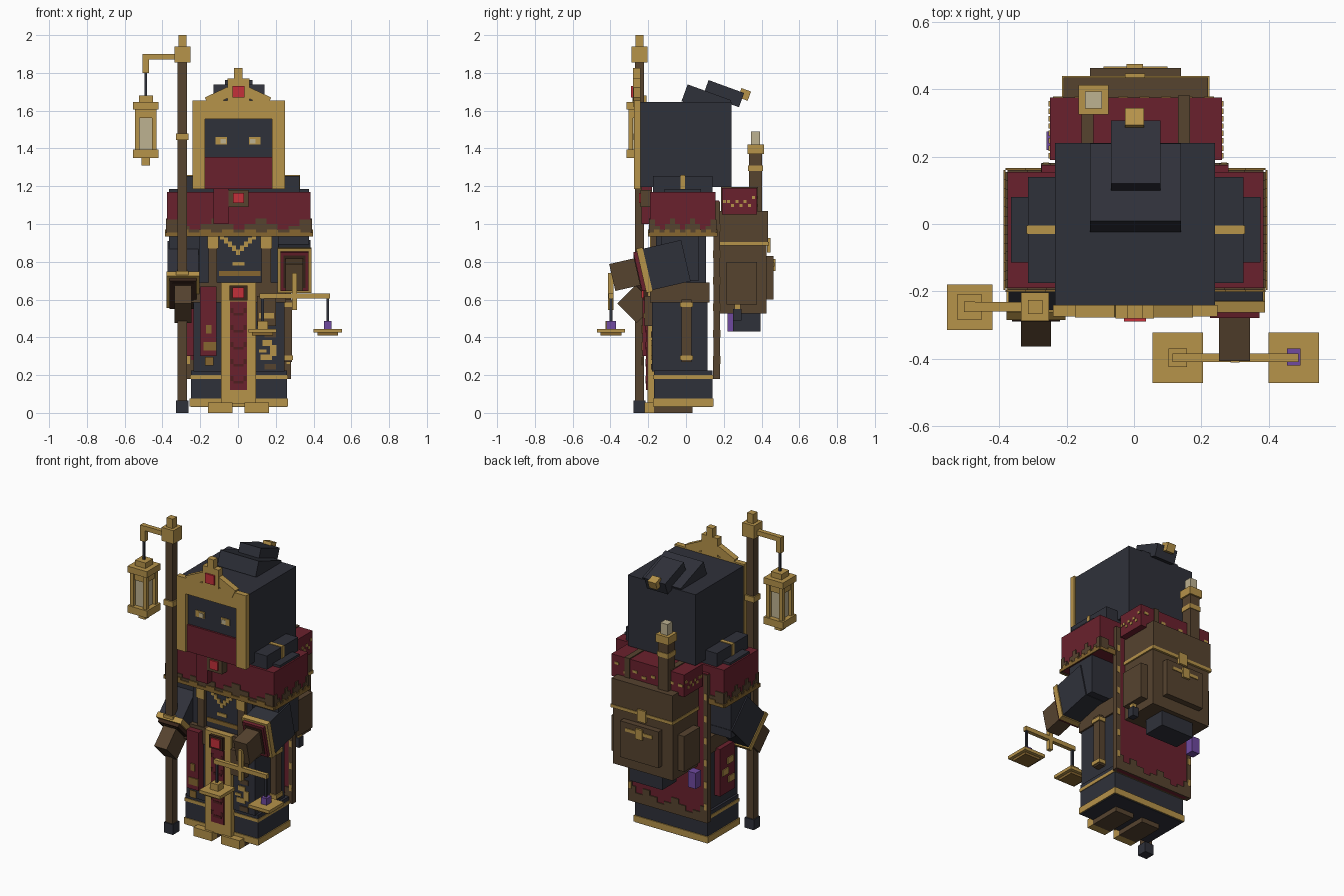
import bpy, math
from mathutils import Matrix, Vector


def lin(c):
    c /= 255
    return c / 12.92 if c <= 0.04045 else ((c + 0.055) / 1.055) ** 2.4


MATS = {}
for key, name, rgb in [("C", "charcoal cloth", (47, 49, 58)), ("M", "maroon cloth", (106, 33, 45)),
                       ("G", "gold", (182, 147, 74)), ("B", "brown leather", (86, 67, 47)),
                       ("D", "dark brown", (58, 38, 28)), ("R", "red gem", (196, 48, 58)),
                       ("P", "pale wax", (190, 178, 145)), ("V", "violet crystal", (112, 74, 160)),
                       ("O", "old gold", (134, 102, 48)), ("K", "dark maroon", (80, 30, 32))]:
    m = bpy.data.materials.new(name)
    m.diffuse_color = [lin(c) for c in rgb] + [1]
    MATS[key] = m

FACES = [(0, 2, 3, 1), (4, 5, 7, 6), (0, 1, 5, 4), (2, 6, 7, 3), (0, 4, 6, 2), (1, 3, 7, 5)]


def box(name, mat, x0, x1, y0, y1, z0, z1, rx=0, ry=0, pivot=None):
    """Axis box, optionally turned about its centre or a pivot."""
    c = Vector(pivot) if pivot else Vector(((x0 + x1) / 2, (y0 + y1) / 2, (z0 + z1) / 2))
    rot = Matrix.Rotation(math.radians(rx), 3, 'X') @ Matrix.Rotation(math.radians(ry), 3, 'Y')
    vs = [rot @ (Vector((x, y, z)) - c) + c for x in (x0, x1) for y in (y0, y1) for z in (z0, z1)]
    me = bpy.data.meshes.new(name)
    me.from_pydata(vs, [], FACES)
    me.materials.append(MATS[mat])
    ob = bpy.data.objects.new(name, me)
    bpy.context.collection.objects.link(ob)
    return ob


def front(name, mat, x0, x1, z0, z1, y, t=0.006):
    """Thin plate on a surface facing the front."""
    return box(name, mat, x0, x1, y - t, y, z0, z1)


def scallops(name, mat, x0, x1, y0, y1, z, heights, sides="fblr"):
    """Stepped trim plates around the foot of a box."""
    n, t = len(heights), 0.006
    for i, h in enumerate(heights):
        xa, xb = x0 + (x1 - x0) * i / n, x0 + (x1 - x0) * (i + 1) / n
        ya, yb = y0 + (y1 - y0) * i / n, y0 + (y1 - y0) * (i + 1) / n
        for s, r in (("f", (xa, xb, y0 - t, y0)), ("b", (xa, xb, y1, y1 + t)),
                     ("l", (x0 - t, x0, ya, yb)), ("r", (x1, x1 + t, ya, yb))):
            if s in sides:
                box(name, mat, *r, z, z + h)


# feet
for x0, x1 in ((-0.16, -0.03), (0.035, 0.165)):
    box("boot", "B", x0, x1, -0.17, 0.035, 0, 0.05)
    box("boot_toe", "G", x0, x1, -0.22, -0.17, 0, 0.055)

# robe skirt
box("skirt_hem", "C", -0.25, 0.26, -0.17, 0.14, 0.03, 0.225)
box("hem_trim", "G", -0.256, 0.266, -0.176, 0.146, 0.035, 0.075)
box("hem_stripe", "G", -0.254, 0.264, -0.174, 0.144, 0.18, 0.2)
box("skirt", "C", -0.235, 0.245, -0.18, 0.115, 0.22, 0.6)
box("belt", "B", -0.245, 0.255, -0.19, 0.125, 0.585, 0.69)
box("torso", "C", -0.205, 0.215, -0.16, 0.105, 0.68, 0.95)

# front tabard
box("tabard", "G", -0.09, 0.095, -0.205, -0.17, 0.05, 0.69)
front("tabard_cloth", "M", -0.042, 0.047, 0.12, 0.59, -0.205)
for z in (0.17, 0.26, 0.35, 0.44, 0.53):
    front("tabard_mark", "K", -0.025, 0.03, z - 0.015, z, -0.211, 0.003)
    for x in (-0.032, 0.037):
        front("tabard_mark", "K", x - 0.009, x + 0.009, z, z + 0.025, -0.211, 0.003)
box("buckle", "D", -0.045, 0.05, -0.225, -0.2, 0.595, 0.675)
box("buckle_gem", "R", -0.028, 0.033, -0.235, -0.22, 0.607, 0.663)

# skirt ornaments
box("scroll_cloth", "M", -0.2, -0.115, -0.23, -0.18, 0.3, 0.67)
for z, w in ((0.25, 0.03), (0.33, 0.045), (0.42, 0.02)):
    front("scroll_ornament", "O", -0.16 - w / 2, -0.16 + w, z, z + 0.045, -0.23)
for x0, x1, z0, z1 in ((0.12, 0.18, 0.28, 0.31), (0.17, 0.205, 0.3, 0.36), (0.13, 0.18, 0.355, 0.385),
                       (0.11, 0.15, 0.32, 0.335)):
    front("skirt_ornament", "G", x0, x1, z0, z1, -0.18)
for z0, z1 in ((0.23, 0.26), (0.4, 0.43)):
    front("skirt_mark", "B", 0.14, 0.2, z0, z1, -0.18)
box("hip_pouch", "B", 0.1, 0.2, -0.22, -0.17, 0.46, 0.62)
front("pouch_clasp", "G", 0.11, 0.19, 0.5, 0.53, -0.22)
box("side_strap", "B", 0.245, 0.285, -0.025, 0.03, 0.27, 0.6)
for z in (0.28, 0.56):
    box("strap_band", "G", 0.245, 0.292, -0.032, 0.037, z, z + 0.025)
box("side_book", "M", -0.275, -0.235, -0.1, 0.05, 0.3, 0.6)
for y, z in ((-0.06, 0.36), (0.0, 0.42), (-0.05, 0.48)):
    box("book_ornament", "G", -0.281, -0.275, y - 0.03, y + 0.03, z, z + 0.04)

# chest straps and necklace
for x0, x1 in ((-0.155, -0.11), (0.125, 0.175)):
    box("chest_strap", "B", x0, x1, -0.185, -0.15, 0.66, 0.95)
    front("strap_end", "G", x0 - 0.006, x1 + 0.006, 0.87, 0.935, -0.185)
for i in range(-4, 5):
    front("necklace_link", "G", i * 0.021 - 0.011, i * 0.021 + 0.011,
          0.835 + abs(i) * 0.021, 0.865 + abs(i) * 0.021, -0.16)
front("chest_plate", "G", -0.03, 0.035, 0.78, 0.8, -0.16)
front("chest_plate", "O", -0.1, 0.12, 0.725, 0.75, -0.16)

# shoulder mantle
box("mantle", "M", -0.375, 0.385, -0.19, 0.155, 0.945, 1.17)
scallops("mantle_trim", "B", -0.375, 0.385, -0.19, 0.155, 0.94,
         [0.085, 0.05, 0.03, 0.06, 0.09, 0.06, 0.03, 0.06, 0.09, 0.06, 0.03, 0.05, 0.085])
scallops("mantle_edge", "O", -0.381, 0.391, -0.196, 0.161, 0.935, [0.02, 0.035] * 6 + [0.02])
box("shoulder_pad", "C", -0.315, 0.325, -0.175, 0.14, 1.16, 1.255)
box("shoulder_pad_outer", "C", -0.365, 0.375, -0.115, 0.08, 1.16, 1.185)
box("pad_stripe", "G", -0.319, 0.329, -0.03, -0.005, 1.185, 1.259)
box("scarf_end", "M", -0.13, -0.05, -0.235, -0.18, 1.0, 1.21)
box("brooch", "B", -0.05, 0.055, -0.24, -0.18, 1.09, 1.18)
box("brooch_gem", "R", -0.027, 0.032, -0.25, -0.235, 1.11, 1.165)

# hooded head and mask
box("hood", "C", -0.235, 0.24, -0.25, 0.24, 1.195, 1.645)
for x0, x1 in ((-0.24, -0.175), (0.18, 0.248)):
    box("hood_frame_side", "G", x0, x1, -0.275, -0.24, 1.185, 1.655)
box("hood_frame_top", "G", -0.175, 0.18, -0.275, -0.24, 1.555, 1.655)
box("face_veil", "M", -0.175, 0.18, -0.262, -0.24, 1.185, 1.355)
for s in (-1, 1):
    front("eye", "G", s * 0.088 - 0.03, s * 0.088 + 0.03, 1.42, 1.46, -0.25)
    front("eye_light", "P", s * 0.078 - 0.015, s * 0.078 + 0.015, 1.425, 1.45, -0.256, 0.003)
    # crown wings
    box("crown_wing", "G", s * 0.105 - 0.065, s * 0.105 + 0.065, -0.278, -0.24, 1.645, 1.7, ry=s * 25)
box("crown_plate", "G", -0.055, 0.06, -0.28, -0.24, 1.65, 1.77)
box("crown_spike", "G", -0.02, 0.025, -0.28, -0.24, 1.76, 1.825)
box("crown_gem", "R", -0.03, 0.035, -0.29, -0.27, 1.67, 1.73)
# hood folds
box("hood_fold", "C", -0.13, 0.14, -0.015, 0.23, 1.605, 1.7, rx=-20)
box("hood_tip", "C", -0.068, 0.078, 0.1, 0.3, 1.65, 1.73, rx=-20)
box("hood_tip_cap", "G", -0.027, 0.03, 0.283, 0.337, 1.66, 1.712, rx=-20)


# arms: parts laid out along the sleeve, then tilted about the cuff
def arm(x0, x1, y, z, tilt, length, cuff):
    p = ((x0 + x1) / 2, y, z)

    def part(name, mat, inset, ya, yb, h):
        box(name, mat, x0 + inset, x1 - inset, y + ya, y + yb, z - h, z + h, rx=tilt, pivot=p)
    part("sleeve", "C", 0.004, 0, length, 0.112)
    part("sleeve_trim", "G", -0.002, -0.022, 0.012, 0.12)
    part("sleeve_lining", cuff, 0.015, -0.042, -0.02, 0.105)
    part("cuff_inner", "D", 0.03, -0.046, -0.04, 0.088)
    part("hand", "B", 0.042, -0.18, -0.04, 0.073)


arm(0.21, 0.387, -0.215, 0.757, 13, 0.22, "M")
arm(-0.377, -0.205, -0.185, 0.655, 45, 0.25, "D")
for x0, x1 in ((0.2, 0.375), (-0.365, -0.195)):
    box("upper_arm", "C", x0, x1, -0.13, 0.07, 0.7, 0.95)

# staff with hanging lantern
box("staff", "B", -0.32, -0.27, -0.27, -0.222, 0.05, 1.87)
box("staff_foot", "C", -0.327, -0.263, -0.278, -0.214, 0, 0.065)
box("staff_band", "G", -0.328, -0.262, -0.279, -0.213, 1.445, 1.48)
box("staff_band", "G", -0.328, -0.262, -0.279, -0.213, 0.72, 0.75)
box("staff_head", "G", -0.336, -0.252, -0.288, -0.204, 1.855, 1.94)
box("staff_tip", "G", -0.315, -0.272, -0.267, -0.225, 1.94, 2.0)
box("staff_arm", "G", -0.505, -0.33, -0.26, -0.232, 1.87, 1.9)
box("staff_hook", "G", -0.505, -0.472, -0.262, -0.23, 1.8, 1.9)
box("lantern_wire", "C", -0.495, -0.482, -0.252, -0.24, 1.67, 1.8)


def square(name, mat, r, z0, z1):
    box(name, mat, -0.488 - r, -0.488 + r, -0.247 - r, -0.247 + r, z0, z1)


square("lantern_cap", "G", 0.037, 1.64, 1.68)
square("lantern_roof", "G", 0.068, 1.605, 1.645)
square("lantern_glass", "P", 0.038, 1.39, 1.61)
square("lantern_ring", "G", 0.05, 1.56, 1.61)
square("lantern_base", "G", 0.068, 1.35, 1.395)
square("lantern_foot", "G", 0.022, 1.31, 1.35)
for sx in (-1, 1):
    for sy in (-1, 1):
        cx, cy = -0.488 + sx * 0.045, -0.247 + sy * 0.045
        box("lantern_post", "G", cx - 0.012, cx + 0.012, cy - 0.012, cy + 0.012, 1.39, 1.61)

# balance scales
box("scale_post", "G", 0.287, 0.313, -0.412, -0.385, 0.545, 0.74)
box("scale_beam", "G", 0.115, 0.488, -0.41, -0.385, 0.605, 0.632)
for x in (0.13, 0.475):
    box("scale_wire", "C", x - 0.007, x + 0.007, -0.404, -0.39, 0.44, 0.61)
    box("scale_tray", "G", x - 0.075, x + 0.075, -0.472, -0.322, 0.425, 0.445)
    box("scale_tray_base", "O", x - 0.055, x + 0.055, -0.452, -0.342, 0.41, 0.425)
box("scale_weight", "G", 0.102, 0.158, -0.425, -0.37, 0.445, 0.487)
box("scale_crystal", "V", 0.455, 0.495, -0.42, -0.37, 0.445, 0.487)

# cape
box("cape", "M", -0.275, 0.28, 0.15, 0.175, 0.18, 1.125)
scallops("cape_trim", "B", -0.275, 0.28, 0.15, 0.175, 0.18,
         [0.1, 0.06, 0.04, 0.07, 0.1, 0.06, 0.04, 0.07, 0.1, 0.06, 0.1], "fb")
for x in (-0.262, 0.267):
    box("cape_edge", "B", x - 0.014, x + 0.014, 0.145, 0.18, 0.18, 1.12)
    for i in range(6):
        box("cape_edge_stitch", "G", x - 0.009, x + 0.009, 0.143, 0.182, 0.26 + i * 0.14, 0.3 + i * 0.14)

# backpack
box("backpack", "B", -0.205, 0.215, 0.175, 0.425, 0.525, 0.9)
box("backpack_flap", "B", -0.21, 0.22, 0.175, 0.435, 0.89, 1.07)
box("flap_trim", "G", -0.214, 0.224, 0.175, 0.439, 0.885, 0.905)
box("flap_buckle", "G", -0.027, 0.032, 0.43, 0.447, 0.85, 0.925)
box("front_pocket", "B", -0.13, 0.14, 0.42, 0.463, 0.6, 0.83)
box("pocket_trim", "G", -0.09, 0.1, 0.46, 0.468, 0.775, 0.795)
box("pocket_buckle", "G", -0.022, 0.027, 0.46, 0.475, 0.75, 0.815)
for x0, x1 in ((-0.25, -0.2), (0.21, 0.262)):
    box("side_pocket", "B", x0, x1, 0.215, 0.375, 0.575, 0.8)
box("lower_roll", "C", -0.11, 0.12, 0.25, 0.395, 0.43, 0.525)
box("ink_bottle", "C", 0.215, 0.255, 0.25, 0.295, 0.49, 0.55)
box("ink_cap", "G", 0.222, 0.248, 0.257, 0.288, 0.55, 0.575)
box("hanging_crystal", "V", -0.26, -0.205, 0.22, 0.275, 0.43, 0.53)

# bedroll with stitched ends
box("bedroll", "M", -0.25, 0.262, 0.19, 0.375, 1.05, 1.19)
for x in (-0.138, 0.148):
    box("bedroll_strap", "B", x - 0.018, x + 0.018, 0.184, 0.381, 1.05, 1.196)
for i in range(8):
    z = 1.09 + (0.022 if i % 2 else 0) + (0.02 if i in (0, 7) else 0)
    y = 0.195 + i * 0.022
    box("bedroll_stitch", "G", -0.254, 0.266, y, y + 0.016, z, z + 0.016)
    x = -0.24 + i * 0.064
    box("bedroll_stitch", "G", x, x + 0.03, 0.37, 0.379, z, z + 0.016)

# candle on the pack
box("candle_post", "B", -0.155, -0.085, 0.333, 0.403, 1.06, 1.37)
box("candle_band", "G", -0.159, -0.081, 0.329, 0.407, 1.28, 1.31)
box("candle_cup", "G", -0.165, -0.075, 0.325, 0.413, 1.37, 1.42)
box("candle_wax", "P", -0.145, -0.095, 0.343, 0.393, 1.42, 1.49)
